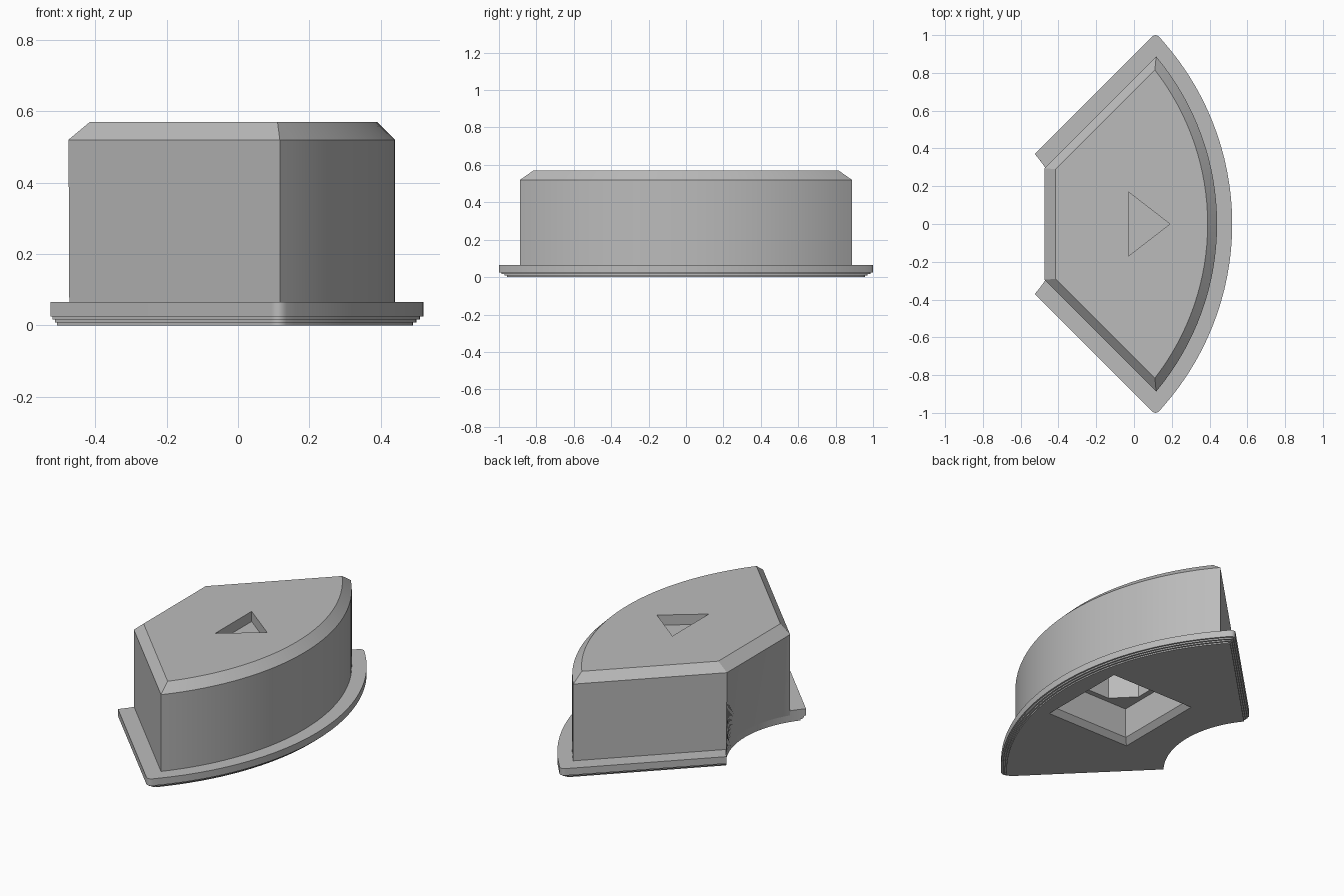
import bpy, bmesh, math

cube = bpy.data.objects.get("Cube")
if cube:
    bpy.data.objects.remove(cube)

grey = bpy.data.materials.new("plain_grey")
grey.use_nodes = True
colour = (0.5, 0.5, 0.5, 1)
grey.diffuse_color = colour
grey.node_tree.nodes["Principled BSDF"].inputs["Base Color"].default_value = colour

CX = -0.94      # shared centre of the outer and inner arcs
STEPS = 32


def corner(offset, radius):
    """Upper point where the 45 degree side meets an arc, relative to CX."""
    d = CX + offset
    t = (-d + math.sqrt(2 * radius ** 2 - d * d)) / 2
    return t, t + d


def arc(offset, radius):
    x, y = corner(offset, radius)
    a = math.atan2(y, x)
    angles = [a * (2 * i / STEPS - 1) for i in range(STEPS + 1)]
    return [(CX + radius * math.cos(v), radius * math.sin(v)) for v in angles]


def outline(offset, outer, inner, straight=False, fillet=0):
    """Quarter-ring outline: outer arc, two 45 degree sides, inner end."""
    front = arc(offset, outer)
    if fillet:
        px, py = front[-1]
        a, b = (px + fillet, py - fillet), (px - fillet, py - fillet)
        curve = []
        for i in range(7):
            t = i / 6
            curve.append(tuple((1 - t) ** 2 * a[k] + 2 * t * (1 - t) * (px, py)[k]
                               + t * t * b[k] for k in (0, 1)))
        front = [(x, -y) for x, y in reversed(curve)] + front[1:-1] + curve
    back = arc(offset, inner)[::-1]
    if straight:
        back = [(back[0][0], y) for x, y in back]
    return front + back


def polygon(cx, radius, sides, turn):
    angles = [turn + 2 * math.pi * i / sides for i in range(sides)]
    return [(cx + radius * math.cos(a), radius * math.sin(a)) for a in angles]


def loft(name, rings):
    """Closed solid through (outline, height) rings of equal length."""
    bm = bmesh.new()
    loops = [[bm.verts.new((x, y, z)) for x, y in pts] for pts, z in rings]
    n = len(loops[0])
    for low, high in zip(loops, loops[1:]):
        for i in range(n):
            j = (i + 1) % n
            bm.faces.new((low[i], low[j], high[j], high[i]))
    bm.faces.new(loops[0][::-1])
    bm.faces.new(loops[-1])
    bmesh.ops.recalc_face_normals(bm, faces=bm.faces)
    mesh = bpy.data.meshes.new(name)
    bm.to_mesh(mesh)
    bm.free()
    mesh.materials.append(grey)
    obj = bpy.data.objects.new(name, mesh)
    bpy.context.collection.objects.link(obj)
    return obj


# Flange with a finely stepped underside
levels = [(0.03, 0, 0.008), (0.02, 0.008, 0.016), (0.01, 0.016, 0.025), (0, 0.025, 0.066)]
rings = []
for inset, low, high in levels:
    shape = outline(0.897 - inset * 1.41, 1.46 - inset, 0.556, fillet=0.022)
    rings += [(shape, low), (shape, high)]
flange = loft("flange", rings)

# Body: curved inner end at the bottom, straight at the chamfered top
body = loft("body", [
    (outline(0.77, 1.38, 0.554), 0.04),
    (outline(0.77, 1.38, 0.551, True), 0.52),
    (outline(0.705, 1.33, 0.60, True), 0.57)])

# Cutters: square pit with sloped rim, octagonal bore, triangle in the top
root = math.sqrt(2)
pit = loft("pit_cutter", [(polygon(0.1, half * root, 4, math.pi / 4), z)
                          for half, z in [(0.31, -0.03), (0.25, 0.03), (0.235, 0.2)]])
bore = loft("bore_cutter", [(polygon(0.1, 0.22, 8, math.pi / 8), z) for z in (0.15, 0.42)])
tri = [(-0.03, -0.17), (0.19, 0), (-0.03, 0.17)]
arrow = loft("triangle_cutter", [(tri, 0.51), (tri, 0.65)])


def cut(obj, cutter):
    mod = obj.modifiers.new(cutter.name, "BOOLEAN")
    mod.operation = "DIFFERENCE"
    mod.solver = "EXACT"
    mod.object = cutter
    bpy.context.view_layer.objects.active = obj
    bpy.ops.object.modifier_apply(modifier=mod.name)


cut(flange, pit)
for cutter in (pit, bore, arrow):
    cut(body, cutter)
for cutter in (pit, bore, arrow):
    bpy.data.objects.remove(cutter)

# Smooth arcs, keep hard edges
for obj in (flange, body):
    bpy.ops.object.select_all(action="DESELECT")
    obj.select_set(True)
    bpy.context.view_layer.objects.active = obj
    bpy.ops.object.shade_smooth_by_angle(angle=math.radians(30))
